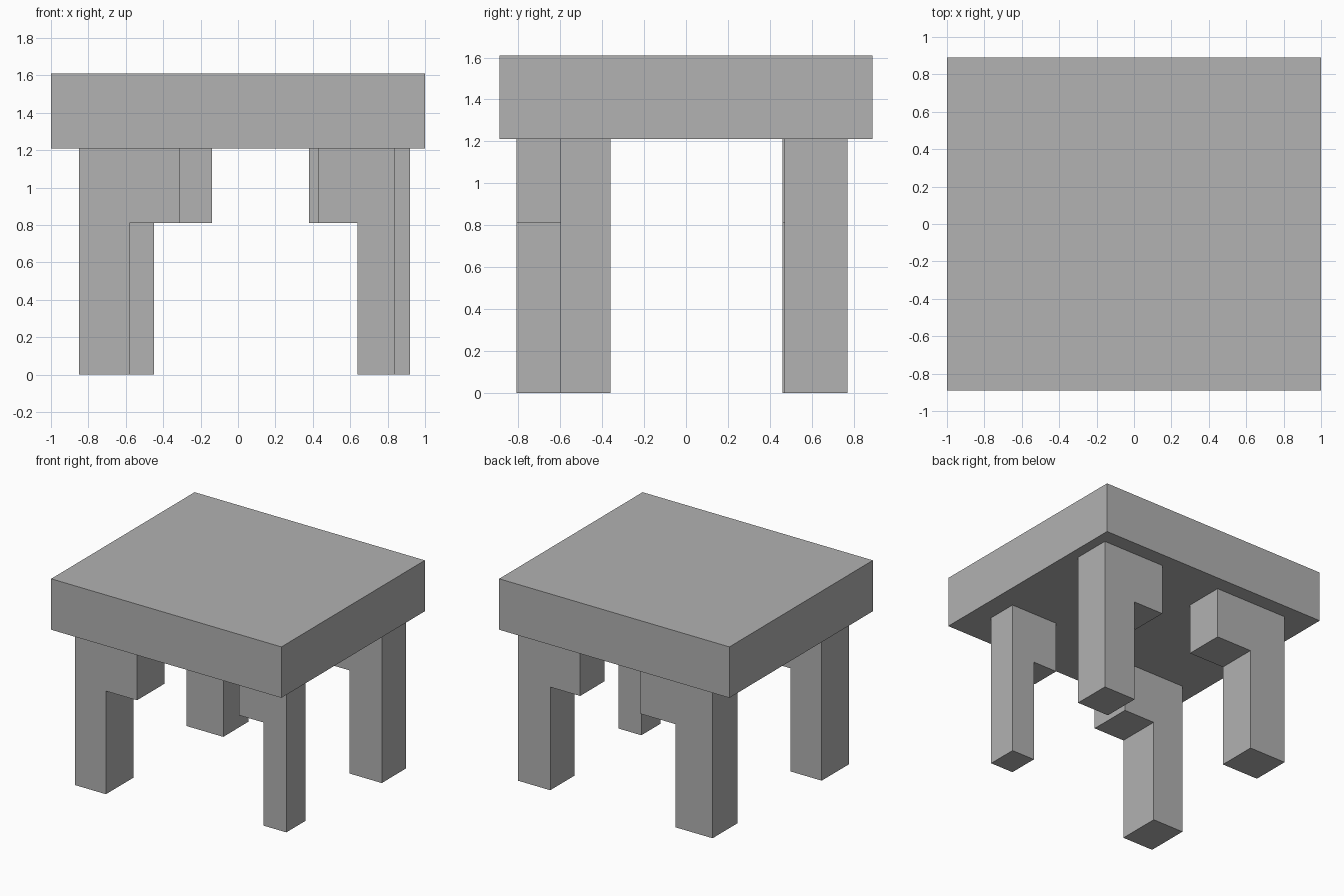
import bpy
import bmesh

cube = bpy.data.objects.get("Cube")
if cube:
    bpy.data.objects.remove(cube, do_unlink=True)

GREY = (0.445, 0.445, 0.445, 1.0)
grey = bpy.data.materials.new("plain grey")
grey.use_nodes = True
grey.diffuse_color = GREY
grey.node_tree.nodes["Principled BSDF"].inputs["Base Color"].default_value = GREY

TOP, SLAB_BOTTOM, BRACKET_BOTTOM = 1.61, 1.21, 0.81


def extrude_profile(name, outline, y_front, y_back):
    """Extrude an outline in x and z along y."""
    bm = bmesh.new()
    face = bm.faces.new([bm.verts.new((x, y_front, z)) for x, z in outline])
    result = bmesh.ops.extrude_face_region(bm, geom=[face])
    moved = [v for v in result["geom"] if isinstance(v, bmesh.types.BMVert)]
    bmesh.ops.translate(bm, verts=moved, vec=(0, y_back - y_front, 0))
    bmesh.ops.recalc_face_normals(bm, faces=bm.faces[:])
    mesh = bpy.data.meshes.new(name)
    bm.to_mesh(mesh)
    bm.free()
    mesh.materials.append(grey)
    obj = bpy.data.objects.new(name, mesh)
    bpy.context.collection.objects.link(obj)
    return obj


def leg(name, outer, inner, bracket_end, y_front, y_back):
    """Square post with a bracket reaching inward under the slab."""
    outline = [(outer, 0), (inner, 0), (inner, BRACKET_BOTTOM),
               (bracket_end, BRACKET_BOTTOM), (bracket_end, SLAB_BOTTOM),
               (outer, SLAB_BOTTOM)]
    return extrude_profile(name, outline, y_front, y_back)


# Thick table slab
extrude_profile("table_top", [(-1, SLAB_BOTTOM), (1, SLAB_BOTTOM), (1, TOP), (-1, TOP)],
                -0.89, 0.89)

# Four uneven bracketed legs
leg("front_right_leg", -0.85, -0.58, -0.31, -0.81, -0.47)
leg("front_left_leg", 0.84, 0.64, 0.43, -0.60, -0.36)
leg("back_right_leg", -0.77, -0.45, -0.14, 0.46, 0.77)
leg("back_left_leg", 0.92, 0.64, 0.38, 0.47, 0.77)
